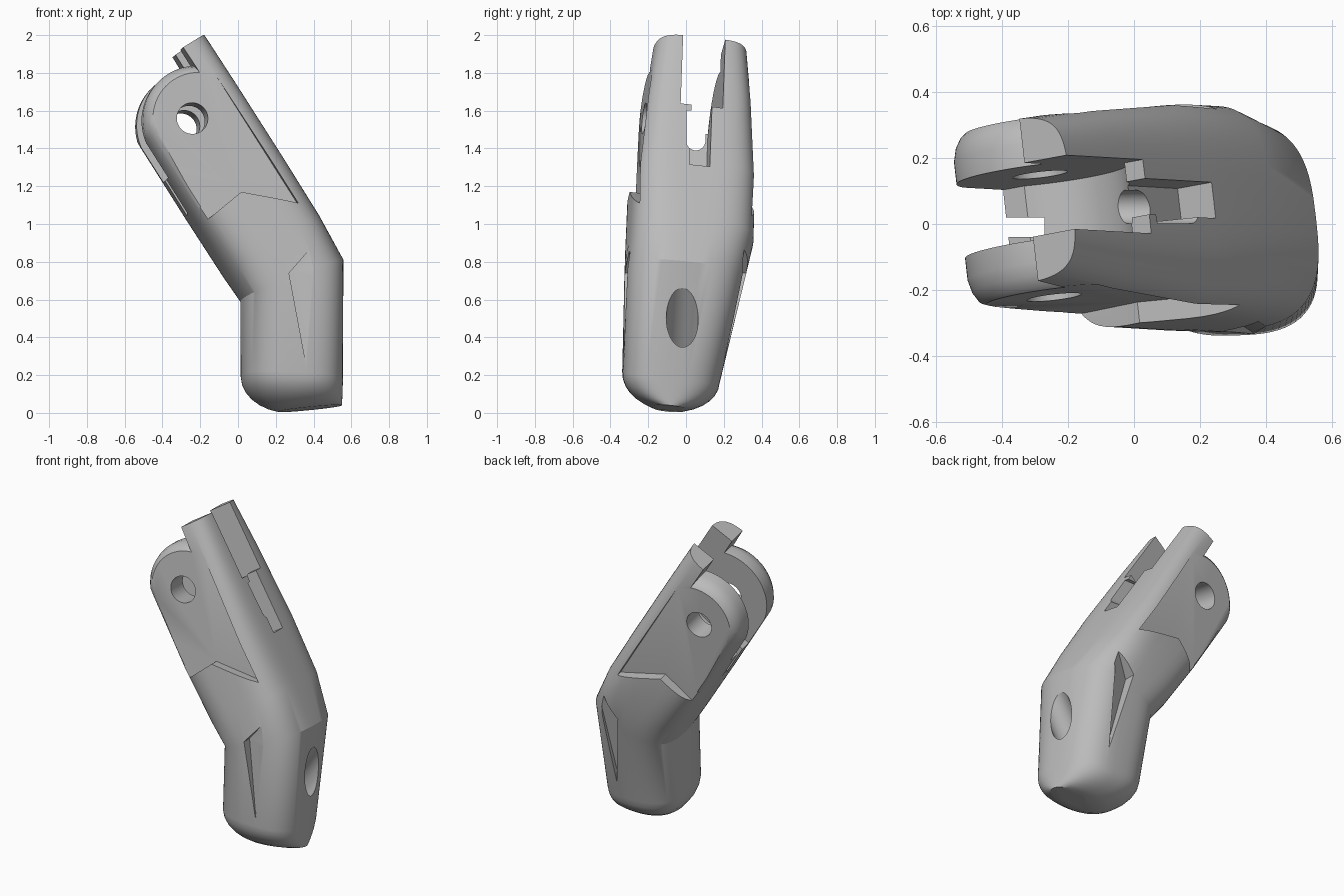
import bpy, bmesh, math
from mathutils import Matrix, Vector

cube = bpy.data.objects.get("Cube")
if cube:
    bpy.data.objects.remove(cube, do_unlink=True)

# Leaning frame of the forked half: x = thickness, y = width, z = along the arm
U = Vector((-0.536, 0.031, 0.844)).normalized()
W = Vector((-0.115, 1, -0.11)).normalized()
V = W.cross(U).normalized()
O = Vector((-0.25, 0.045, 1.58))
ARM = Matrix.Translation(O) @ Matrix((V, W, U)).transposed().to_4x4()
SIDES = 72

grey = bpy.data.materials.new("plain grey")
grey.use_nodes = True
grey.diffuse_color = (0.5, 0.5, 0.5, 1)
bsdf = next(n for n in grey.node_tree.nodes if n.type == 'BSDF_PRINCIPLED')
bsdf.inputs["Base Color"].default_value = (0.5, 0.5, 0.5, 1)


def make(name, bm):
    bmesh.ops.recalc_face_normals(bm, faces=bm.faces[:])
    mesh = bpy.data.meshes.new(name)
    bm.to_mesh(mesh)
    bm.free()
    ob = bpy.data.objects.new(name, mesh)
    bpy.context.collection.objects.link(ob)
    return ob


def skin(bm, rings):
    """Join matching rings of vertices and cap both ends."""
    for r0, r1 in zip(rings, rings[1:]):
        for i in range(len(r0)):
            j = (i + 1) % len(r0)
            bm.faces.new((r0[i], r0[j], r1[j], r1[i]))
    bm.faces.new(rings[0])
    bm.faces.new(rings[-1])


def ring(bm, centre, a, b, p):
    """Rounded-rectangle section with half axes a and b."""
    verts = []
    for i in range(SIDES):
        t = 2 * math.pi * i / SIDES
        c, s = math.cos(t), math.sin(t)
        x = math.copysign(abs(c) ** (2 / p), c)
        y = math.copysign(abs(s) ** (2 / p), s)
        verts.append(bm.verts.new(centre + a * x + b * y))
    return verts


def loft(name, layers, matrix=ARM):
    """Join outlines in the thickness/length plane, each at its own width."""
    bm = bmesh.new()
    skin(bm, [[bm.verts.new((v, w, u)) for v, u in outline] for w, outline in layers])
    bm.transform(matrix)
    return make(name, bm)


def box(name, v0, v1, w0, w1, u0, u1, matrix=ARM):
    outline = [(v0, u0), (v1, u0), (v1, u1), (v0, u1)]
    return loft(name, [(w0, outline), (w1, outline)], matrix)


def rod(name, start, end, r):
    start, end = Vector(start), Vector(end)
    d = end - start
    bm = bmesh.new()
    bmesh.ops.create_cone(bm, cap_ends=True, segments=40, radius1=r, radius2=r,
                          depth=d.length)
    bm.transform(Matrix.Translation((start + end) / 2)
                 @ d.to_track_quat('Z', 'Y').to_matrix().to_4x4())
    return make(name, bm)


def arc(cv, cu, r, a0, a1, n=28):
    return [(cv + r * math.cos(a0 + (a1 - a0) * k / n),
             cu + r * math.sin(a0 + (a1 - a0) * k / n)) for k in range(n + 1)]


# Bent body: round-ended stem, then the leaning arm
bm = bmesh.new()
rings = []
for k in range(1, 8):
    t = math.radians(15 + 75 * (k - 1) / 6)
    s, c = math.sin(t), 1 - math.cos(t)
    lx, lz, rz = 0.28 - 0.26 * s, 0.2 * c, 0.035 + 0.14 * c
    centre = Vector(((lx + 0.55) / 2, -0.09 + 0.01 * c, (lz + rz) / 2))
    a = Vector(((0.55 - lx) / 2, 0.01, (rz - lz) / 2))
    rings.append(ring(bm, centre, a, W * (0.03 + 0.23 * s), 2.2 + 0.6 * c))
rings.append(ring(bm, Vector((0.285, -0.01, 0.7)), Vector((0.265, 0.03, 0.1)),
                  W * 0.315, 2.9))
for u, hw, p in [(-0.82, 0.33, 3.4), (-0.46, 0.325, 4),
                 (0, 0.285, 4.5), (0.315, 0.25, 4.5)]:
    rings.append(ring(bm, O + U * u - V * 0.015, V * 0.288, W * hw, p))
skin(bm, rings)
body = make("forked_joint_body", bm)
body.data.materials.append(grey)

cutters = []
# Rounded fork ends with softened rims, leaving the two spine tips standing
layers = []
for w, r in [(-0.7, 0.235), (-0.27, 0.235), (-0.25, 0.262), (-0.22, 0.28),
             (-0.18, 0.29), (0.18, 0.29), (0.22, 0.28), (0.25, 0.262),
             (0.27, 0.235), (0.7, 0.235)]:
    rim = arc(-0.015, -0.05, r, math.pi, math.acos(0.135 / r))
    layers.append((w, [(-0.015 - r, -0.45)] + rim
                   + [(0.12, 0.7), (-0.7, 0.7), (-0.7, -0.45)]))
cutters.append(loft("end_cut", layers))
# Flat fork cheeks with an angled ledge below, and a wedge dent in each stem side
cheek = [(-0.5, -0.53), (-0.24, -0.525), (-0.045, -0.5), (0.185, -0.71),
         (0.185, 0.7), (-0.5, 0.7)]
for s in (-1, 1):
    cutters.append(loft("cheek_cut", [(s * 0.262, cheek), (s * 0.7, cheek)]))
    bm = bmesh.new()
    for x, z, depth in [(0.41, 0.9, 0.315), (0.36, 0.26, 0.25), (0.27, 0.74, 0.255)]:
        mid = -0.115 + 0.14 * z
        for y in (mid + s * depth, mid + s * 0.6):
            bm.verts.new((x, y, z))
    bmesh.ops.convex_hull(bm, input=bm.verts[:])
    cutters.append(make("dent_cut", bm))
# Fork gap with a hollow floor around the pin
floor = ([(0.6, -0.115)] + arc(-0.045, -0.03, 0.265, math.radians(-18.7),
                               math.radians(-133))
         + [(-0.6, -0.224), (-0.6, 0.7), (0.6, 0.7)])
cutters.append(loft("gap_cut", [(-0.113, floor), (0.113, floor)]))
# Spine groove, the channel leading from it, and the notch on the inner edge
cutters.append(box("groove_cut", 0.15, 0.5, -0.055, 0.055, -0.49, 0))
cutters.append(box("channel_cut", -0.3, 0.2, 0.002, 0.102, 1.44, 1.6, Matrix()))
cutters.append(rod("channel_floor_cut", (-0.3, 0.052, 1.44), (0.2, 0.052, 1.44), 0.0505))
cutters.append(box("notch_cut", -0.6, -0.27, -0.04, 0.02, 0.95, 1.5, Matrix()))
# Pin hole through both cheeks
pin = O - V * 0.045 - U * 0.03
cutters.append(rod("pin_cut", pin - W * 0.7, pin + W * 0.7, 0.083))
# Cord passage from the base to the back of the stem
cutters.append(rod("base_hole_cut", (0.39, -0.1, -0.1), (0.42, -0.05, 0.36), 0.065))
cutters.append(rod("back_hole_cut", (0.38, -0.035, 0.25), (0.66, -0.01, 0.67), 0.085))

bpy.ops.object.select_all(action='DESELECT')
bpy.context.view_layer.objects.active = body
body.select_set(True)
for c in cutters:
    c.hide_render = True
    mod = body.modifiers.new("cut", 'BOOLEAN')
    mod.operation = 'DIFFERENCE'
    mod.solver = 'EXACT'
    mod.object = c
    bpy.ops.object.modifier_apply(modifier=mod.name)
for c in cutters:
    bpy.data.objects.remove(c, do_unlink=True)

bpy.ops.object.shade_smooth_by_angle(angle=math.radians(28))
